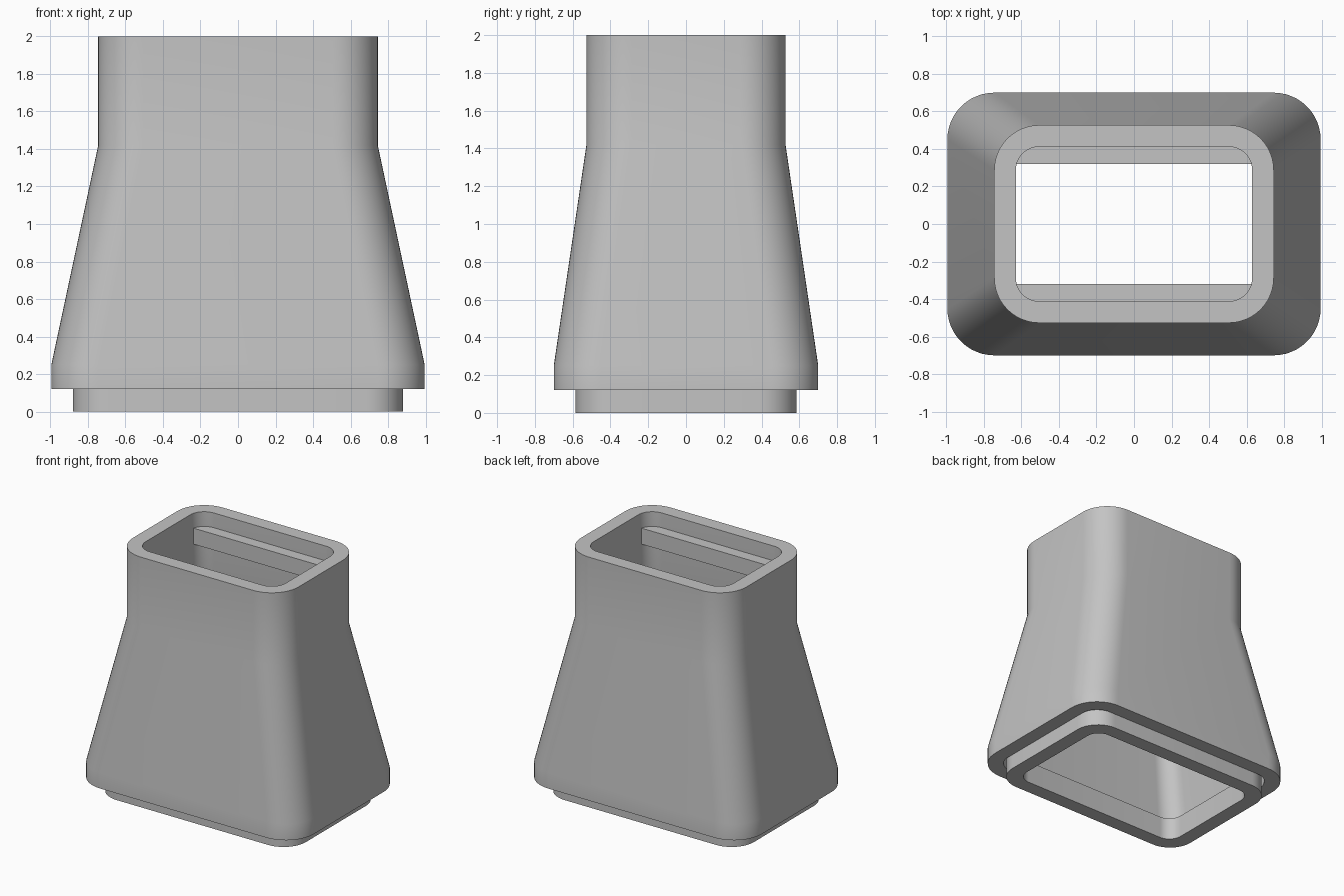
import bpy, bmesh, math

cube = bpy.data.objects.get("Cube")
if cube:
    bpy.data.objects.remove(cube, do_unlink=True)

grey = bpy.data.materials.new("light grey")
grey.use_nodes = True
grey.diffuse_color = (0.55, 0.55, 0.55, 1)
grey.node_tree.nodes["Principled BSDF"].inputs["Base Color"].default_value = (0.55, 0.55, 0.55, 1)

STEPS = 12  # segments per rounded corner


def rounded_ring(bm, z, hx, hy, r):
    """Rounded rectangle of vertices, half sizes hx and hy, corner radius r."""
    ring = []
    for q, (sx, sy) in enumerate([(1, 1), (-1, 1), (-1, -1), (1, -1)]):
        for i in range(STEPS + 1):
            a = math.pi / 2 * (q + i / STEPS)
            ring.append(bm.verts.new((sx * (hx - r) + r * math.cos(a),
                                      sy * (hy - r) + r * math.sin(a), z)))
    return ring


def finish(bm, name):
    bmesh.ops.recalc_face_normals(bm, faces=bm.faces)
    mesh = bpy.data.meshes.new(name)
    bm.to_mesh(mesh)
    bm.free()
    mesh.materials.append(grey)
    ob = bpy.data.objects.new(name, mesh)
    bpy.context.collection.objects.link(ob)
    return ob


def hollow_sleeve(name, sections):
    """Closed tube wall swept through the sections, outside up and inside down."""
    bm = bmesh.new()
    rings = [rounded_ring(bm, *s) for s in sections]
    for a, b in zip(rings, rings[1:] + rings[:1]):
        for i in range(len(a)):
            j = (i + 1) % len(a)
            bm.faces.new((a[i], a[j], b[j], b[i]))
    ob = finish(bm, name)
    bpy.ops.object.select_all(action='DESELECT')
    ob.select_set(True)
    bpy.context.view_layer.objects.active = ob
    bpy.ops.object.shade_smooth_by_angle(angle=math.radians(30))
    return ob


# Tapered outer body with an even wall
hollow_sleeve("tapered_body", [
    (0.12, 0.995, 0.70, 0.25),
    (0.25, 0.995, 0.70, 0.25),
    (1.42, 0.745, 0.527, 0.24),
    (2.00, 0.745, 0.527, 0.24),
    (2.00, 0.63, 0.412, 0.125),
    (1.42, 0.63, 0.412, 0.125),
    (0.25, 0.88, 0.585, 0.15),
    (0.12, 0.88, 0.585, 0.15),
])

# Narrower collar plugged into the bottom
hollow_sleeve("bottom_collar", [
    (0.00, 0.88, 0.585, 0.20),
    (0.18, 0.88, 0.585, 0.20),
    (0.18, 0.76, 0.468, 0.11),
    (0.00, 0.76, 0.468, 0.11),
])

# Stop bars inside the top opening, front and back
for side, name in ((-1, "front_stop_bar"), (1, "back_stop_bar")):
    bm = bmesh.new()
    bmesh.ops.create_cube(bm, size=1)
    for v in bm.verts:
        v.co = (v.co.x * 1.28, side * 0.375 + v.co.y * 0.11, 1.815 + v.co.z * 0.13)
    finish(bm, name)
